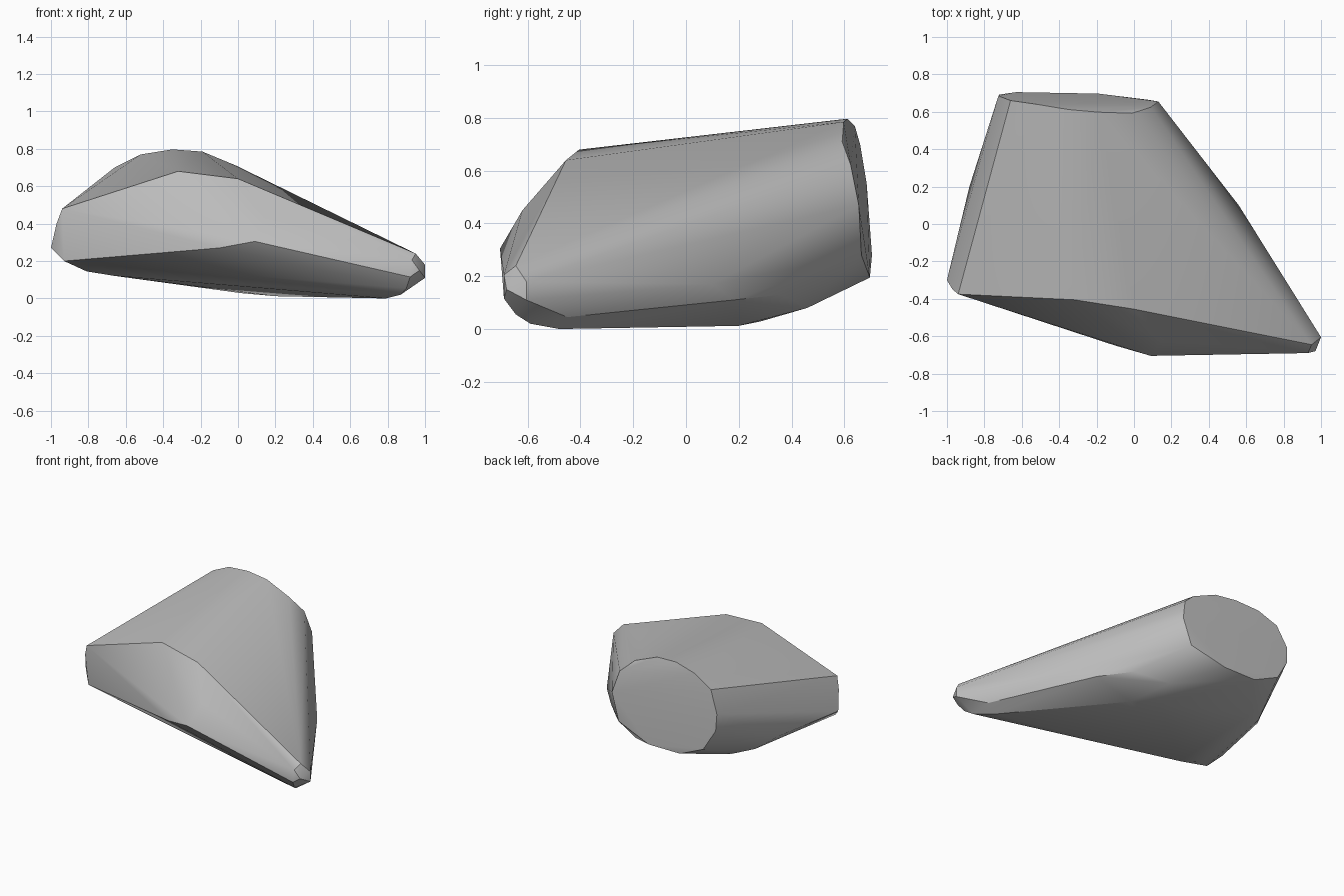
import bpy, bmesh, math

old = bpy.data.objects.get("Cube")
if old:
    bpy.data.objects.remove(old)

# Stone colour
grey = bpy.data.materials.new("stone_grey")
grey.use_nodes = True
colour = (0.5, 0.5, 0.5, 1)
grey.diffuse_color = colour
shader = next(n for n in grey.node_tree.nodes if n.type == "BSDF_PRINCIPLED")
shader.inputs["Base Color"].default_value = colour
shader.inputs["Roughness"].default_value = 0.8

# Rim of the tilted, almost flat back face
back_rim = [(-.35, .612, .797), (-.19, .598, .785), (-.01, .592, .71), (.09, .625, .62),
            (.13, .655, .47), (.07, .665, .28), (-.19, .697, .195), (-.44, .697, .195),
            (-.63, .705, .28), (-.72, .692, .43), (-.725, .685, .55), (-.66, .66, .70),
            (-.52, .64, .77)]
# Upper ridge and front brow
ridge = [(-.94, -.375, .48), (-.32, -.405, .68), (0, -.455, .64), (.15, -.62, .45)]
brow = [(-.10, -.65, .27), (.09, -.705, .305)]
# Blunt left and right ends
blunt_end = [(-1, -.30, .27), (-.97, -.35, .40), (-.93, -.37, .20), (-.88, .20, .25)]
nose = [(.95, -.645, .24), (.93, -.69, .205), (1, -.605, .18), (1, -.605, .11),
        (.97, -.68, .15), (.92, -.69, .115), (.90, -.645, .055), (.87, -.59, .02)]
# Rounded lower right flank
flank = [(.56, .10, .17), (.47, .18, .11), (.30, .36, .13), (.08, .46, .08), (.86, -.45, .045)]
# Underside
base = [(.79, -.48, 0), (.20, .20, .012), (.02, .28, .028), (-.65, .41, .14),
        (-.78, .33, .18), (-.81, -.28, .145), (-.67, -.33, .122)]

# Wrap the corner points in a convex skin
bm = bmesh.new()
for p in back_rim + ridge + brow + blunt_end + nose + flank + base:
    bm.verts.new(p)
bmesh.ops.convex_hull(bm, input=bm.verts[:])
bmesh.ops.delete(bm, geom=[v for v in bm.verts if not v.link_faces], context="VERTS")
bmesh.ops.dissolve_limit(bm, angle_limit=math.radians(1), verts=bm.verts[:], edges=bm.edges[:])
bmesh.ops.recalc_face_normals(bm, faces=bm.faces[:])

mesh = bpy.data.meshes.new("stone")
bm.to_mesh(mesh)
bm.free()
mesh.materials.append(grey)
stone = bpy.data.objects.new("stone", mesh)
bpy.context.collection.objects.link(stone)

# Soft facets with crisp main edges
bpy.ops.object.select_all(action="DESELECT")
stone.select_set(True)
bpy.context.view_layer.objects.active = stone
bpy.ops.object.shade_smooth_by_angle(angle=math.radians(30))
